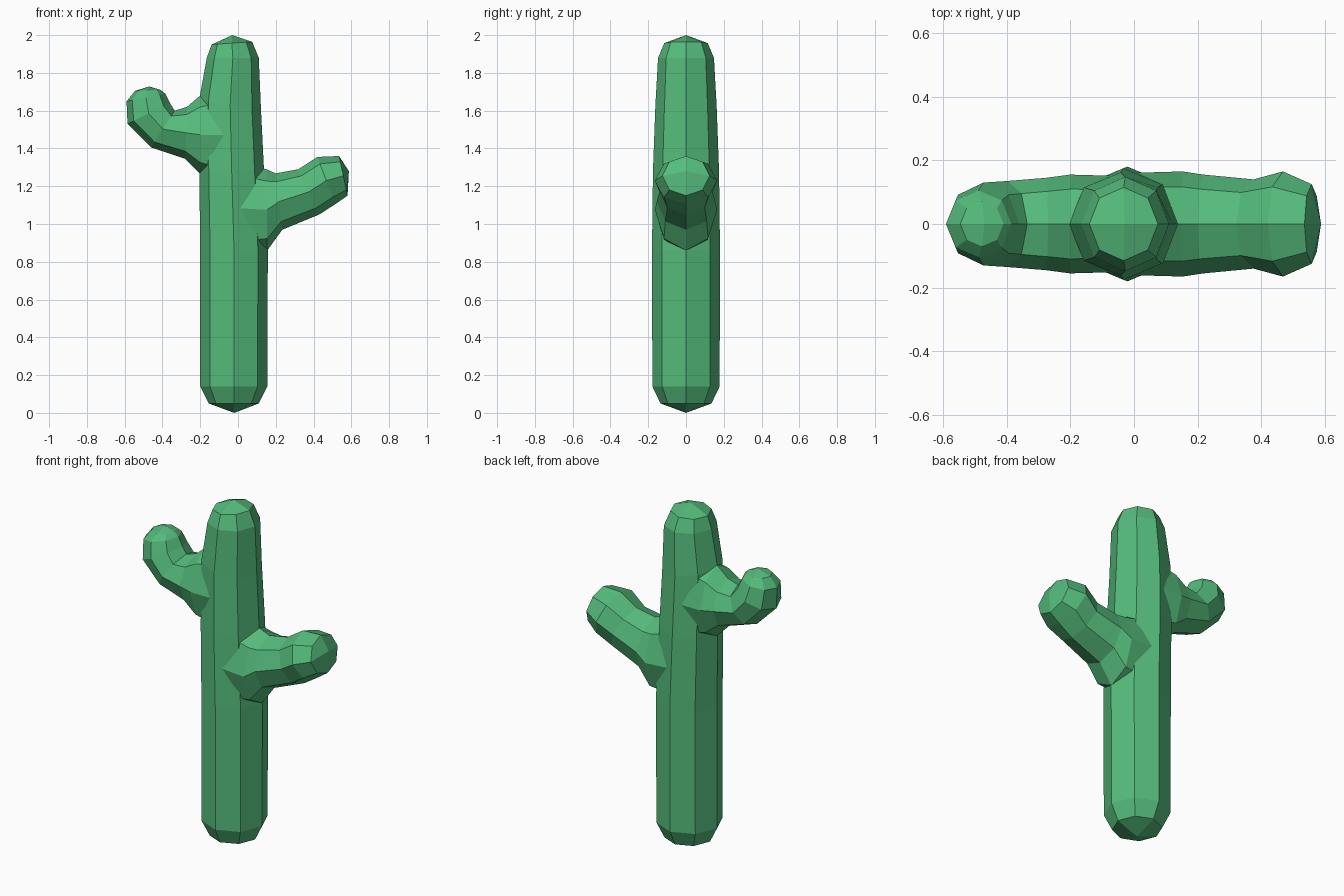
import bpy
import bmesh
import math
from mathutils import Vector

cube = bpy.data.objects.get("Cube")
if cube:
    bpy.data.objects.remove(cube, do_unlink=True)

SIDES = 8

green = bpy.data.materials.new("cactus green")
green.use_nodes = True
colour = (0.09, 0.50, 0.20, 1.0)
green.diffuse_color = colour
green.node_tree.nodes["Principled BSDF"].inputs["Base Color"].default_value = colour


def loft(name, rings, end, start=None):
    """Octagonal tube; each ring is two opposite points in XZ and a half depth in Y."""
    bm = bmesh.new()
    loops = []
    for ax, az, bx, bz, depth in rings:
        a, b = Vector((ax, 0, az)), Vector((bx, 0, bz))
        loop = []
        for i in range(SIDES):
            t = math.tau * i / SIDES
            p = (a + b) / 2 + (b - a) / 2 * math.cos(t)
            p.y = depth * math.sin(t)
            loop.append(bm.verts.new(p))
        loops.append(loop)
    for lo, hi in zip(loops, loops[1:]):
        for i in range(SIDES):
            j = (i + 1) % SIDES
            bm.faces.new((lo[i], lo[j], hi[j], hi[i]))

    # Four-quad rounded caps, or a flat cap where the limb starts inside the trunk
    for loop, pole in ((loops[0], start), (loops[-1], end)):
        if pole is None:
            bm.faces.new(loop)
            continue
        tip = bm.verts.new((pole[0], 0, pole[1]))
        for i in range(0, SIDES, 2):
            bm.faces.new((tip, loop[i], loop[i + 1], loop[(i + 2) % SIDES]))
    bmesh.ops.recalc_face_normals(bm, faces=bm.faces)
    mesh = bpy.data.meshes.new(name)
    bm.to_mesh(mesh)
    bm.free()
    mesh.materials.append(green)
    obj = bpy.data.objects.new(name, mesh)
    bpy.context.collection.objects.link(obj)
    return obj


# Trunk, bottom to top
trunk = loft("cactus", [
    (-0.155, 0.05, 0.11, 0.05, 0.135),
    (-0.20, 0.14, 0.155, 0.14, 0.178),
    (-0.20, 0.86, 0.158, 0.86, 0.18),
    (-0.205, 1.28, 0.138, 1.28, 0.175),
    (-0.205, 1.66, 0.122, 1.60, 0.162),
    (-0.165, 1.88, 0.11, 1.88, 0.148),
    (-0.14, 1.95, 0.075, 1.965, 0.115),
], end=(-0.03, 2.0), start=(-0.02, 0.0))

# Lower arm on the left side, rising outward
left_arm = loft("left_arm", [
    (-0.02, 0.83, -0.02, 1.34, 0.16),
    (0.155, 0.86, 0.15, 1.29, 0.165),
    (0.235, 0.97, 0.20, 1.268, 0.155),
    (0.43, 1.05, 0.32, 1.29, 0.14),
    (0.515, 1.105, 0.42, 1.355, 0.165),
    (0.58, 1.15, 0.535, 1.36, 0.125),
], end=(0.587, 1.28))

# Upper arm on the right side, bending upward at its end
right_arm = loft("right_arm", [
    (-0.02, 1.20, -0.02, 1.74, 0.15),
    (-0.20, 1.265, -0.20, 1.68, 0.155),
    (-0.28, 1.345, -0.27, 1.62, 0.145),
    (-0.46, 1.405, -0.335, 1.60, 0.135),
    (-0.585, 1.53, -0.36, 1.64, 0.13),
    (-0.59, 1.65, -0.385, 1.69, 0.105),
    (-0.545, 1.705, -0.41, 1.71, 0.07),
], end=(-0.47, 1.728))

# Weld the limbs into one body
for arm in (left_arm, right_arm):
    mod = trunk.modifiers.new("join " + arm.name, 'BOOLEAN')
    mod.operation = 'UNION'
    mod.solver = 'EXACT'
    mod.object = arm
depsgraph = bpy.context.evaluated_depsgraph_get()
depsgraph.update()
body = bpy.data.meshes.new_from_object(trunk.evaluated_get(depsgraph))
trunk.modifiers.clear()
trunk.data = body
for arm in (left_arm, right_arm):
    bpy.data.objects.remove(arm, do_unlink=True)
for poly in body.polygons:
    poly.use_smooth = False
    poly.material_index = 0
